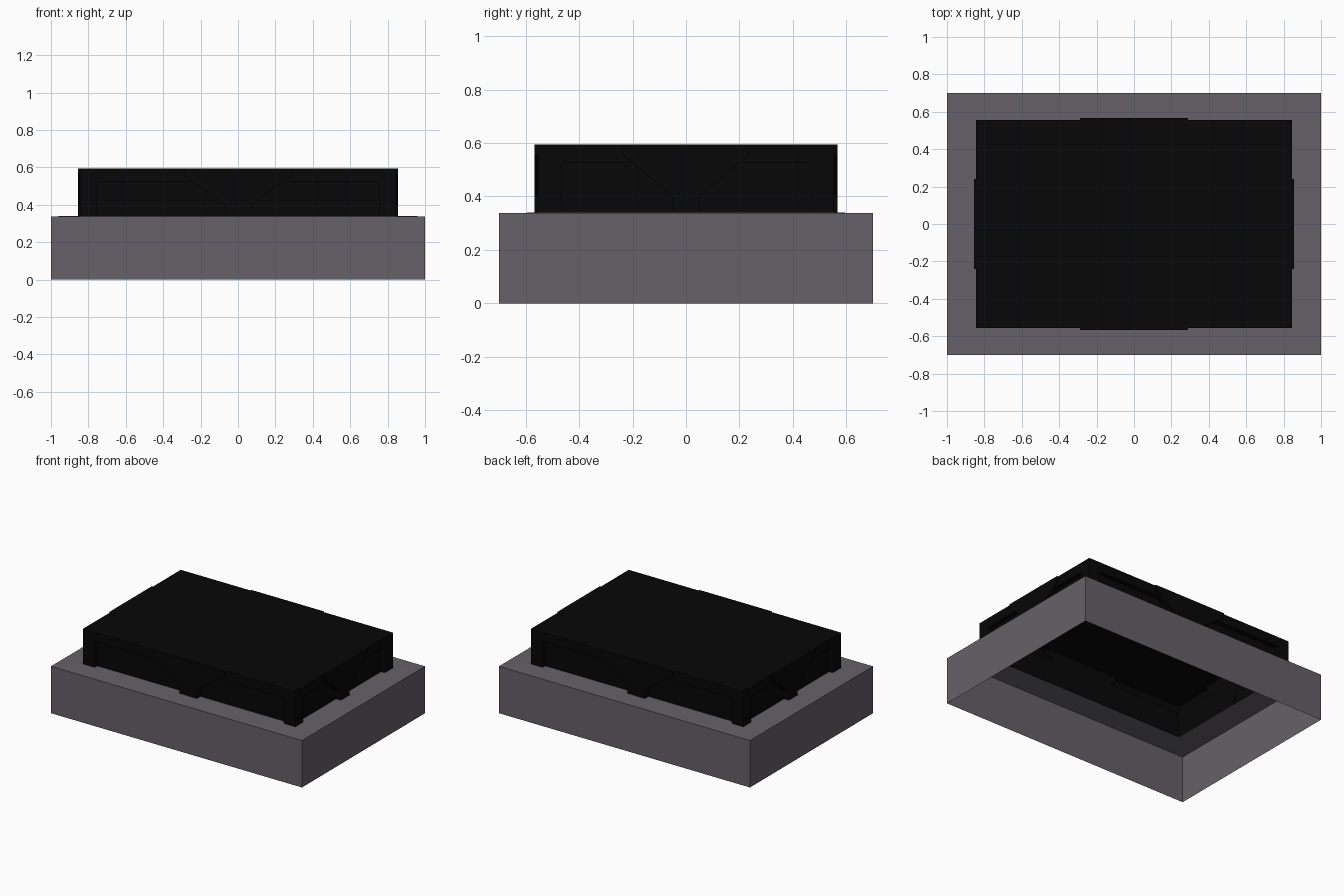
import bpy, bmesh
from math import pi
from mathutils import Matrix, Vector

if "Cube" in bpy.data.objects:
    bpy.data.objects.remove(bpy.data.objects["Cube"])


def material(name, rgb):
    m = bpy.data.materials.new(name)
    m.diffuse_color = (*rgb, 1)
    m.use_nodes = True
    m.node_tree.nodes["Principled BSDF"].inputs["Base Color"].default_value = m.diffuse_color
    return m


GREY = material("weathered_grey", (0.13, 0.12, 0.14))
BLACK = material("near_black", (0.002, 0.002, 0.002))
HX, HY = 0.845, 0.555     # half size of the upper box
DEPTH = 0.03              # depth of the recessed side walls
LIP = 0.525               # underside height of the lid edge


def finish(bm, name, mat):
    bmesh.ops.recalc_face_normals(bm, faces=bm.faces)
    mesh = bpy.data.meshes.new(name)
    bm.to_mesh(mesh)
    bm.free()
    mesh.materials.append(mat)
    ob = bpy.data.objects.new(name, mesh)
    bpy.context.collection.objects.link(ob)
    return ob


def box(name, lo, hi, mat):
    bm = bmesh.new()
    lo, hi = Vector(lo), Vector(hi)
    bmesh.ops.create_cube(bm, size=1, matrix=Matrix.Translation((lo + hi) / 2)
                          @ Matrix.Diagonal((*(hi - lo), 1)))
    return finish(bm, name, mat)


def rect_shell(name, hx, hy, profile, mat, cap=False):
    """Sweep an (inset, z) profile around a rectangle, optionally closed on top."""
    bm = bmesh.new()
    rings = []
    for inset, z in profile:
        x, y = hx - inset, hy - inset
        rings.append([bm.verts.new((sx * x, sy * y, z))
                      for sx, sy in ((-1, -1), (1, -1), (1, 1), (-1, 1))])
    for a, b in zip(rings, rings[1:]):
        for i in range(4):
            j = (i + 1) % 4
            bm.faces.new((a[i], a[j], b[j], b[i]))
    if cap:
        bm.faces.new(rings[-1])
    return finish(bm, name, mat)


def keystone(name, half, tip, dist, turn):
    """Tapered plate standing proud of one side of the upper box."""
    outline = [(-half, 0.594), (-half, 0.56), (-tip, 0.40), (-tip, 0.341),
               (tip, 0.341), (tip, 0.40), (half, 0.56), (half, 0.594)]
    bm = bmesh.new()
    face = bm.faces.new([bm.verts.new((u, -dist, z)) for u, z in outline])
    ext = bmesh.ops.extrude_face_region(bm, geom=[face])
    moved = [g for g in ext["geom"] if isinstance(g, bmesh.types.BMVert)]
    bmesh.ops.translate(bm, verts=moved, vec=(0, 0.012 + DEPTH, 0))
    bmesh.ops.rotate(bm, verts=bm.verts, cent=(0, 0, 0),
                     matrix=Matrix.Rotation(turn, 3, 'Z'))
    return finish(bm, name, BLACK)


# Hollow base with an open underside and a flat rim
rect_shell("base_frame", 1.0, 0.7,
           [(0, 0), (0, 0.24), (0, 0.338), (0.155 + DEPTH, 0.34)], GREY)

# Hollow upper box: recessed walls, overhanging lid edge, flat top
rect_shell("upper_box", HX, HY,
           [(DEPTH, 0.34), (DEPTH, LIP), (0, LIP), (0, 0.595)], BLACK, cap=True)

# Corner posts, each an L of two thin plates
for sx, side in ((-1, "left"), (1, "right")):
    for sy, end in ((-1, "front"), (1, "back")):
        for kind, w, d in (("side", DEPTH, 0.09), ("end", 0.09, DEPTH)):
            xs = sorted((sx * HX, sx * (HX - w)))
            ys = sorted((sy * HY, sy * (HY - d)))
            box(f"{end}_{side}_post_{kind}", (xs[0], ys[0], 0.34), (xs[1], ys[1], LIP), BLACK)

# Tapered plates in the middle of each side
keystone("front_keystone", 0.29, 0.07, HY + 0.012, 0)
keystone("back_keystone", 0.29, 0.07, HY + 0.012, pi)
keystone("right_keystone", 0.24, 0.05, HX + 0.01, pi / 2)
keystone("left_keystone", 0.24, 0.05, HX + 0.01, -pi / 2)
